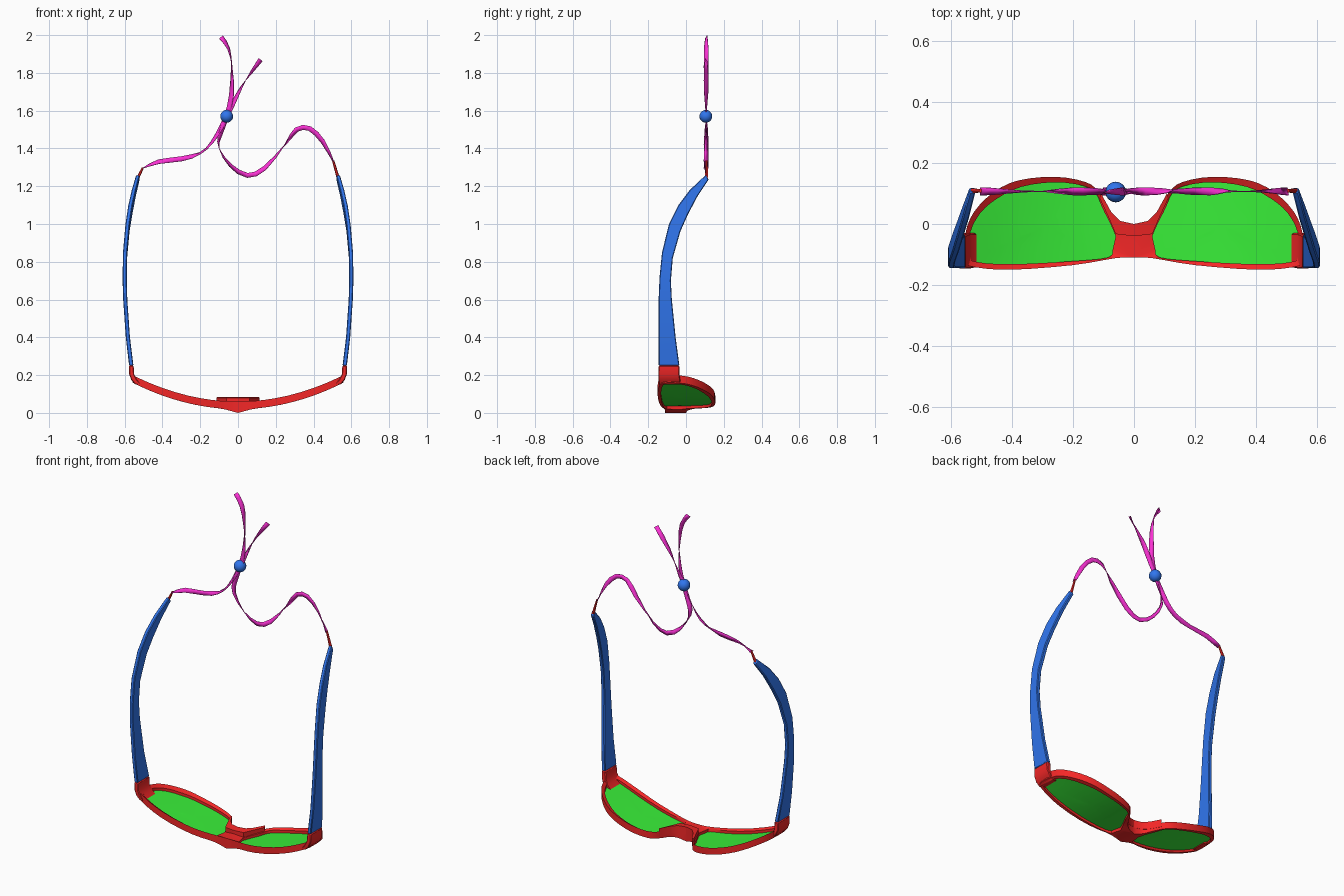
import bpy, bmesh, math
from mathutils import Vector

if "Cube" in bpy.data.objects:
    bpy.data.objects.remove(bpy.data.objects["Cube"])


def material(name, rgb):
    m = bpy.data.materials.new(name)
    m.diffuse_color = (*rgb, 1)
    m.use_nodes = True
    m.node_tree.nodes["Principled BSDF"].inputs["Base Color"].default_value = m.diffuse_color
    return m


RED = material("red", (0.9, 0.02, 0.02))
BLUE = material("blue", (0.03, 0.18, 0.85))
GREEN = material("green", (0.04, 0.85, 0.04))
PINK = material("magenta", (0.95, 0.03, 0.65))


def make(name, verts, faces, mat):
    me = bpy.data.meshes.new(name)
    me.from_pydata([tuple(v) for v in verts], [], faces)
    bm = bmesh.new()
    bm.from_mesh(me)
    bmesh.ops.recalc_face_normals(bm, faces=bm.faces)
    bm.to_mesh(me)
    bm.free()
    ob = bpy.data.objects.new(name, me)
    bpy.context.collection.objects.link(ob)
    me.materials.append(mat)
    bpy.ops.object.select_all(action='DESELECT')
    ob.select_set(True)
    bpy.context.view_layer.objects.active = ob
    bpy.ops.object.shade_smooth_by_angle(angle=math.radians(35))
    return ob


def mirror(ob):
    m = ob.modifiers.new("mirror", 'MIRROR')
    m.use_clip = True
    m.merge_threshold = 0.0005


def bevel(ob, w):
    b = ob.modifiers.new("bevel", 'BEVEL')
    b.width = w
    b.segments = 1
    b.limit_method = 'ANGLE'


def loft(name, sections, mat):
    n = len(sections[0])
    verts = [v for s in sections for v in s]
    faces = [(i * n + j, i * n + (j + 1) % n, (i + 1) * n + (j + 1) % n, (i + 1) * n + j)
             for i in range(len(sections) - 1) for j in range(n)]
    faces += [tuple(range(n)), tuple(range(len(verts) - n, len(verts)))]
    return make(name, verts, faces, mat)


def spline(pts, sub):
    # smooth open curve through tuples of any length
    p = [Vector(q) for q in pts]
    p = [p[0]] + p + [p[-1]]
    out = []
    for i in range(1, len(p) - 2):
        a, b, c, d = p[i - 1:i + 3]
        for k in range(sub):
            t = k / sub
            out.append(0.5 * (2 * b + (c - a) * t + (2 * a - 5 * b + 4 * c - d) * t * t
                              + (3 * b - a - 3 * c + d) * t ** 3))
    return out + [p[-1]]


def wrap(x):
    # curved front of the glasses
    return 0.03 + 0.45 * x * x


# Frame: outer and inner outline of one side, in matching pairs
outer = [(0, -.11), (.06, -.112), (.2, -.135), (.4, -.15), (.52, -.142), (.555, -.12),
         (.553, -.03), (.525, .04), (.46, .105), (.38, .143), (.26, .155), (.16, .138),
         (.115, .105), (.075, .04), (.045, .01), (0, 0)]
inner = [(.07, -.085), (.085, -.11), (.2, -.122), (.4, -.132), (.515, -.125), (.538, -.105),
         (.538, -.03), (.505, .035), (.45, .083), (.37, .122), (.26, .137), (.165, .125),
         (.125, .1), (.105, .055), (.075, -.005), (.06, -.04)]
outer, inner = spline(outer, 3), spline(inner, 3)
n = len(outer)


def front(p):
    return (p.x, p.y, wrap(p.x) - 0.01 - 0.02 * max(0, 1 - p.x / 0.08))


def back(p, h):
    return (p.x, p.y, wrap(p.x) + h)


verts = ([front(p) for p in outer] + [front(p) for p in inner]
         + [back(p, .02) for p in inner] + [back(p, .03) for p in outer])
faces = []
for i in range(n):
    j = (i + 1) % n
    for r in range(4):
        if r == 3 and j == 0:
            continue  # open where the halves meet
        s = (r + 1) % 4
        faces.append((r * n + i, r * n + j, s * n + j, s * n + i))
mirror(make("frame", verts, faces, RED))

# Lenses: concentric rings following the wrap
c = sum(inner, Vector((0, 0))) / n
verts, faces = [], []
scales = (1.015, 0.75, 0.5, 0.25)
for s in scales:
    for p in inner:
        q = c + (p - c) * s
        verts.append((q.x, q.y, wrap(q.x) + 0.004))
verts.append((c.x, c.y, wrap(c.x) + 0.004))
for i in range(n):
    j = (i + 1) % n
    for r in range(3):
        faces.append((r * n + i, r * n + j, (r + 1) * n + j, (r + 1) * n + i))
    faces.append((3 * n + i, 3 * n + j, 4 * n))
mirror(make("lenses", verts, faces, GREEN))

# Nose piece: raised lip around the notch
edge = [((0, 0), (0, -.04)), ((.045, .01), (.06, -.033)),
        ((.075, .04), (.085, .025)), ((.108, .1), (.113, .085))]
for s, side in ((1, "right"), (-1, "left")):
    loft(side + "_nose_piece",
         [[(s * a[0], a[1], .04), (s * b[0], b[1], .04),
           (s * b[0], b[1], .08), (s * a[0], a[1], .085)] for a, b in edge], RED)

# End pieces and temples: x, two edges (y, z), thickness
ends = [(.528, -.142, .15, -.03, .15, .03), (.55, -.146, .175, -.03, .175, .03),
        (.563, -.146, .205, -.035, .205, .027), (.565, -.145, .25, -.035, .25, .025)]
temple = [(.565, -.145, .25, -.035, .25, .023), (.583, -.145, .4, -.055, .4, .022),
          (.597, -.145, .6, -.075, .6, .022), (.6, -.14, .72, -.08, .7, .022),
          (.598, -.127, .85, -.07, .82, .022), (.585, -.09, 1.0, -.03, .96, .022),
          (.57, -.04, 1.1, .01, 1.05, .022), (.552, .02, 1.18, .06, 1.145, .022),
          (.53, .105, 1.26, .12, 1.235, .02)]


def blade(name, rows, s, mat):
    secs = []
    for x, ya, za, yb, zb, t in rows:
        x0, x1 = s * (x - t / 2), s * (x + t / 2)
        secs.append([(x0, ya, za), (x1, ya, za), (x1, yb, zb), (x0, yb, zb)])
    bevel(loft(name, secs, mat), 0.004)


for s, side in ((1, "right"), (-1, "left")):
    blade(side + "_end_piece", ends, s, RED)
    blade(side + "_temple", temple, s, BLUE)


# Strap: twisting ribbon, path points are x, z, twist in degrees
def ribbon(name, pts, mat, half=0.013):
    path = spline(pts, 2)
    verts = []
    for i, p in enumerate(path):
        d = (path[min(i + 1, len(path) - 1)] - path[max(i - 1, 0)])
        side = Vector((-d[1], 0, d[0])).normalized()
        a = math.radians(p[2])
        w = (side * math.cos(a) + Vector((0, 1, 0)) * math.sin(a)) * half
        o = Vector((p[0], 0.107, p[1]))
        verts += [o - w, o + w]
    ob = make(name, verts, [(2 * i, 2 * i + 1, 2 * i + 3, 2 * i + 2)
                            for i in range(len(path) - 1)], mat)
    m = ob.modifiers.new("thickness", 'SOLIDIFY')
    m.thickness = 0.003
    m.offset = 0


ribbon("left_strap", [(-.505, 1.295, 90), (-.42, 1.33, 30), (-.3, 1.345, 0), (-.2, 1.375, 70),
                      (-.14, 1.43, 60), (-.09, 1.51, 30), (-.06, 1.57, 0), (0, 1.69, 50),
                      (.04, 1.76, 90), (.12, 1.87, 160)], PINK)
ribbon("right_strap", [(.505, 1.33, 80), (.45, 1.435, 30), (.38, 1.505, 0), (.31, 1.5, 10),
                       (.25, 1.42, 80), (.14, 1.295, 150), (.05, 1.257, 180),
                       (-.04, 1.31, 230), (-.1, 1.4, 270), (-.095, 1.47, 320),
                       (-.06, 1.57, 360), (-.035, 1.68, 380), (-.033, 1.83, 440),
                       (-.05, 1.93, 480), (-.09, 1.99, 520)], PINK)


# Cord ends joining strap and temple tips
def cord(name, a, b):
    secs = []
    for (x, z), r in ((a, .009), (b, .006)):
        secs.append([(x + r * math.cos(k * math.pi / 3), .109 + r * math.sin(k * math.pi / 3), z)
                     for k in range(6)])
    loft(name, secs, RED)


cord("left_cord_end", (-.53, 1.245), (-.503, 1.3))
cord("right_cord_end", (.53, 1.245), (.504, 1.335))

# Bead gathering the strap
bpy.ops.mesh.primitive_uv_sphere_add(segments=16, ring_count=10, radius=0.034,
                                     location=(-.06, .105, 1.57))
bead = bpy.context.object
bead.name = "strap_bead"
bead.data.materials.append(BLUE)
bpy.ops.object.shade_smooth_by_angle(angle=math.radians(40))
